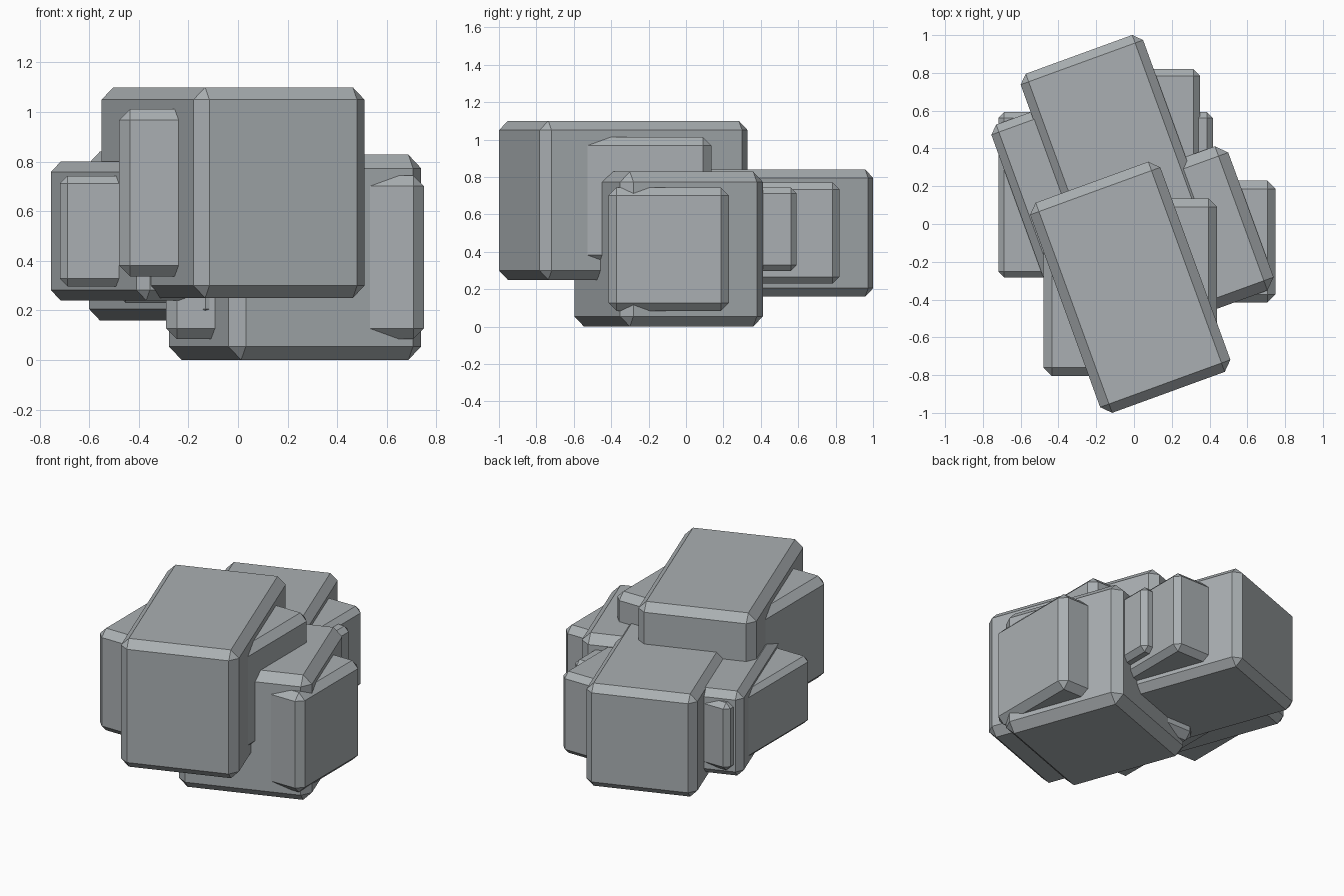
import bpy
import bmesh
from math import radians
from mathutils import Matrix

default = bpy.data.objects.get("Cube")
if default:
    bpy.data.objects.remove(default, do_unlink=True)

# Single stone colour
GREY = (0.40, 0.43, 0.445, 1.0)
stone = bpy.data.materials.new("stone_grey")
stone.use_nodes = True
stone.diffuse_color = GREY
shader = stone.node_tree.nodes["Principled BSDF"]
shader.inputs["Base Color"].default_value = GREY
shader.inputs["Roughness"].default_value = 0.9

TURN = radians(20)


def chamfered_block(name, centre, half, chamfer, turn=0.0):
    """Box with flat chamfered edges, turned about its vertical axis."""
    bm = bmesh.new()
    size = Matrix.Diagonal([2 * h for h in half] + [1])
    bmesh.ops.create_cube(bm, size=1, matrix=size)
    bmesh.ops.bevel(bm, geom=bm.edges[:], offset=chamfer, segments=1,
                    profile=0.5, affect='EDGES')
    bmesh.ops.recalc_face_normals(bm, faces=bm.faces[:])
    mesh = bpy.data.meshes.new(name)
    bm.to_mesh(mesh)
    bm.free()
    mesh.materials.append(stone)
    block = bpy.data.objects.new(name, mesh)
    block.location = centre
    block.rotation_euler.z = turn
    bpy.context.collection.objects.link(block)


# Each boulder: a turned block with a square-on core sharing its centre
# name, centre, (block half size, chamfer), (core half size, chamfer)
boulders = [
    ("top_boulder", (-0.02, -0.335, 0.675),
     ((0.367, 0.592, 0.425), 0.05), ((0.46, 0.47, 0.338), 0.045)),
    ("base_boulder", (0.23, -0.093, 0.414),
     ((0.414, 0.406, 0.414), 0.055), ((0.52, 0.322, 0.33), 0.043)),
    ("back_boulder", (-0.07, 0.29, 0.50),
     ((0.345, 0.647, 0.34), 0.045), ((0.42, 0.53, 0.27), 0.036)),
    ("side_boulder", (-0.15, 0.155, 0.52),
     ((0.46, 0.547, 0.28), 0.042), ((0.568, 0.437, 0.223), 0.031)),
]

for name, centre, block, core in boulders:
    chamfered_block(name, centre, *block, turn=TURN)
    chamfered_block(name + "_core", centre, *core)
